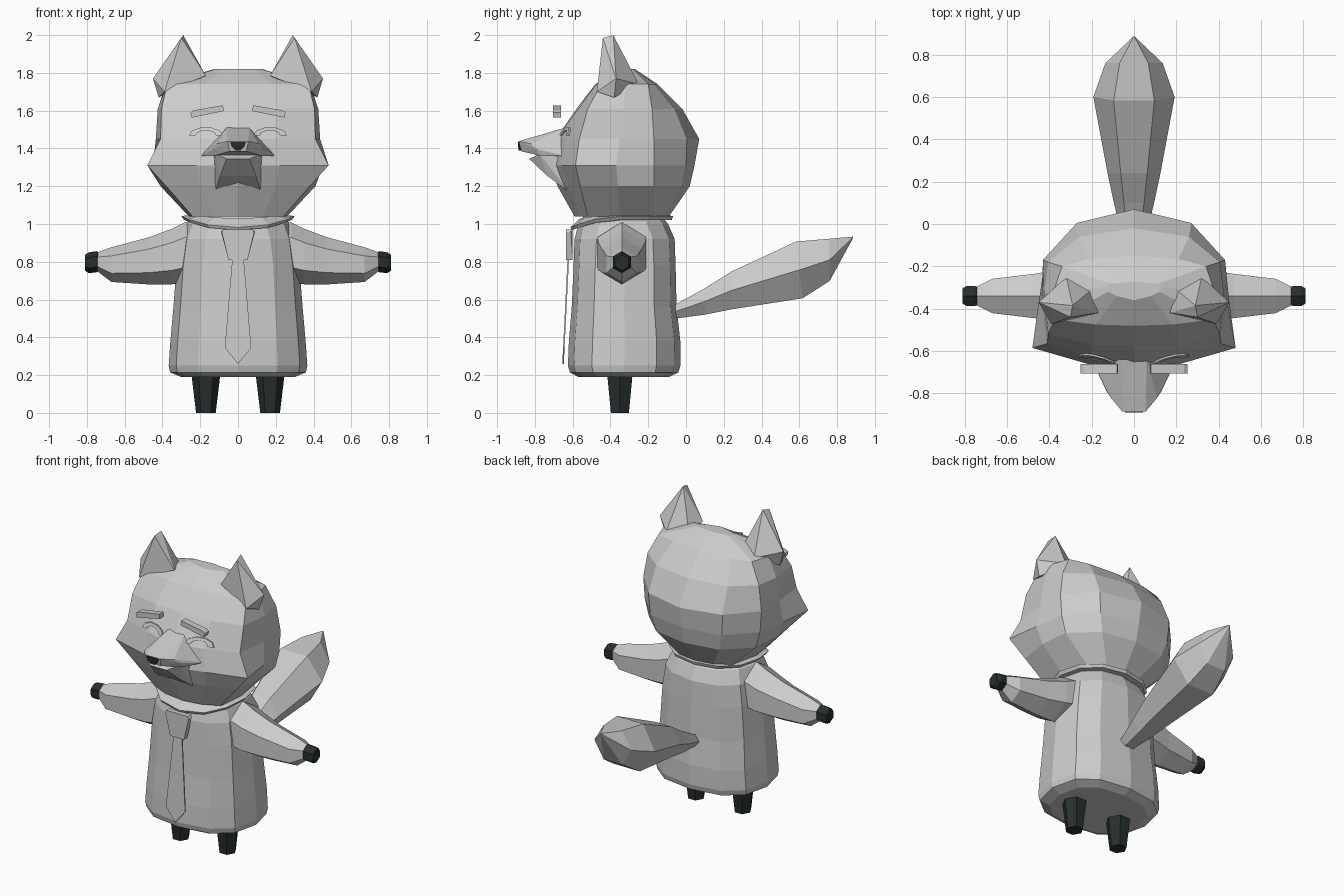
import bpy, bmesh, math


def material(name, rgb):
    m = bpy.data.materials.new(name)
    m.diffuse_color = (*rgb, 1)
    return m


GREY = material("light_grey", (0.6, 0.6, 0.6))
DARK = material("dark_slate", (0.02, 0.028, 0.027))


def finish(name, bm, mat):
    bmesh.ops.recalc_face_normals(bm, faces=bm.faces)
    me = bpy.data.meshes.new(name)
    bm.to_mesh(me)
    bm.free()
    me.materials.append(mat)
    ob = bpy.data.objects.new(name, me)
    bpy.context.collection.objects.link(ob)
    return ob


def loft(name, rings, mat, caps=True):
    """Skin a list of closed rings that share a point count."""
    bm = bmesh.new()
    vs = [[bm.verts.new(p) for p in r] for r in rings]
    n = len(rings[0])
    for a, b in zip(vs, vs[1:]):
        for i in range(n):
            j = (i + 1) % n
            bm.faces.new((a[i], a[j], b[j], b[i]))
    if caps:
        bm.faces.new(vs[0])
        bm.faces.new(vs[-1])
    return finish(name, bm, mat)


def hull(name, pts, mat):
    bm = bmesh.new()
    for p in pts:
        bm.verts.new(p)
    bmesh.ops.convex_hull(bm, input=bm.verts[:])
    bmesh.ops.dissolve_limit(bm, angle_limit=0.02, verts=bm.verts[:], edges=bm.edges[:])
    return finish(name, bm, mat)


def ring(n, fn, start=0.0, power=1.0):
    """Points round an ellipse; a power below 1 makes it squarer."""
    def sq(v):
        return math.copysign(abs(v) ** power, v) if abs(v) > 1e-6 else 0.0
    return [fn(sq(math.cos(a)), sq(math.sin(a))) for a in
            (start + 2 * math.pi * i / n for i in range(n))]


# Tunic body: z, half width, front y, back y, squareness
rows = [(0.19, 0.30, -0.57, -0.09, 0.8), (0.215, 0.36, -0.615, -0.04, 0.8),
        (0.25, 0.367, -0.625, -0.03, 0.8), (0.38, 0.358, -0.62, -0.03, 0.8),
        (0.56, 0.342, -0.605, -0.05, 0.8), (0.78, 0.325, -0.595, -0.055, 0.8),
        (0.92, 0.305, -0.59, -0.06, 0.83), (1.0, 0.275, -0.57, -0.095, 0.9),
        (1.06, 0.22, -0.53, -0.14, 1)]
loft("body", [ring(12, lambda c, s: (w * c, (f + b) / 2 + s * (b - f) / 2, z), 0, p)
              for z, w, f, b, p in rows], GREY)

# Folded collar, dipping towards the front
def collar_ring(w, d, z, dip):
    return ring(12, lambda c, s: (w * c, -0.34 + d * s, z - dip * max(0, -s) ** 2), 0, 0.9)

loft("collar", [collar_ring(0.23, 0.22, 1.05, 0.02), collar_ring(0.30, 0.272, 1.042, 0.06),
                collar_ring(0.285, 0.265, 1.022, 0.055), collar_ring(0.23, 0.21, 1.02, 0.03)], GREY, False)

# Tie knot and tie blade
hull("tie_knot", [(s * x, y, z) for s in (1, -1) for x, y, z in
     [(0.09, -0.61, 0.96), (0.085, -0.635, 0.955), (0.05, -0.635, 0.81),
      (0.05, -0.60, 0.81), (0.08, -0.635, 0.97), (0.08, -0.60, 0.97)]], GREY)
blade = [(-0.03, 0.82), (0.03, 0.82), (0.07, 0.345), (0, 0.26), (-0.07, 0.345)]
loft("tie_blade", [[(x, -0.655 + (z - 0.26) * 0.05 + t, z) for x, z in blade]
                   for t in (0, 0.008)], GREY)

# Arms, hands and legs
arm = [(0.20, 0.85, 0.15, 0.13), (0.28, 0.85, 0.16, 0.135), (0.35, 0.828, 0.147, 0.13),
       (0.47, 0.805, 0.125, 0.11), (0.67, 0.785, 0.092, 0.085), (0.745, 0.80, 0.05, 0.045)]
hand = [(0.735, 0.80, 0.048, 0.04), (0.75, 0.80, 0.056, 0.05), (0.79, 0.795, 0.055, 0.05),
        (0.81, 0.795, 0.042, 0.037)]
leg = [(0, 0.052, 0.05), (0.2, 0.076, 0.07), (0.24, 0.076, 0.07)]
for s, side in ((1, "left"), (-1, "right")):
    for nm, sec, mat in (("arm_", arm, GREY), ("hand_", hand, DARK)):
        loft(nm + side, [ring(6, lambda c, q: (s * x, -0.34 + ry * c * 1.1, zc + rz * q), math.pi / 6)
                         for x, zc, rz, ry in sec], mat)
    loft("leg_" + side, [ring(6, lambda c, q: (s * 0.17 + rx * c, -0.35 + ry * q * 1.1, z))
                         for z, rx, ry in leg], DARK)

# Bushy tail: y, centre z, half height, half width
tail = [(-0.09, 0.525, 0.03, 0.05), (0.10, 0.59, 0.07, 0.095), (0.24, 0.648, 0.10, 0.125),
        (0.60, 0.757, 0.15, 0.192), (0.76, 0.81, 0.112, 0.135), (0.885, 0.93, 0.003, 0.003)]
loft("tail", [ring(6, lambda c, s: (w * c, y + 0.02 * (-s if 0.5 < y < 0.7 else 0), zc + h * s / 0.866))
              for y, zc, h, w in tail], GREY)

# Head: half outlines from front centre round to back centre, mirrored
head = [
    (1.04, [(0, -.59), (.13, -.57), (.24, -.52), (.26, -.35), (.22, -.17), (.12, -.11), (0, -.09)]),
    (1.20, [(0, -.68), (.20, -.62), (.38, -.56), (.41, -.36), (.39, -.17), (.23, -.02), (0, .02)]),
    (1.31, [(0, -.72), (.22, -.66), (.48, -.585), (.45, -.37), (.42, -.17), (.26, 0), (0, .045)]),
    (1.45, [(0, -.69), (.20, -.64), (.41, -.565), (.435, -.35), (.43, -.17), (.27, .005), (0, .07)]),
    (1.61, [(0, -.58), (.20, -.57), (.405, -.52), (.425, -.33), (.405, -.18), (.26, -.06), (0, -.02)]),
    (1.74, [(0, -.48), (.18, -.475), (.375, -.45), (.38, -.32), (.34, -.20), (.21, -.165), (0, -.15)]),
    (1.82, [(0, -.36), (.08, -.34), (.12, -.32), (.13, -.30), (.12, -.28), (.08, -.28), (0, -.27)])]
loft("head", [[(x, y, z) for x, y in h] + [(-x, y, z) for x, y in h[-2:0:-1]]
              for z, h in head], GREY)


# Muzzle, lower jaw and nose
def wedge(name, half, mat):
    hull(name, [(s * x, y, z) for s in (1, -1) for x, y, z in half], mat)

wedge("muzzle", [(0.20, -0.64, 1.36), (0.06, -0.64, 1.51), (0.08, -0.755, 1.44), (0.13, -0.79, 1.395),
                 (0.11, -0.82, 1.425), (0.055, -0.886, 1.438), (0.045, -0.872, 1.385),
                 (0.13, -0.77, 1.36)], GREY)
wedge("lower_jaw", [(0.12, -0.62, 1.17), (0.13, -0.62, 1.35), (0.095, -0.735, 1.255),
                    (0.12, -0.775, 1.37), (0.06, -0.83, 1.345)], GREY)
wedge("nose", [(0.042, -0.87, 1.436), (0.042, -0.891, 1.434), (0.034, -0.889, 1.41),
               (0.012, -0.885, 1.388), (0.012, -0.86, 1.388)], DARK)

# Ears, brows and closed eyes
brow = [(0.08, 1.628), (0.075, 1.598), (0.245, 1.563), (0.252, 1.59), (0.235, 1.602)]
for s, side in ((1, "left"), (-1, "right")):
    hull("ear_" + side, [(s * x, y, z) for x, y, z in
         [(0.17, -0.42, 1.785), (0.39, -0.472, 1.70), (0.30, -0.44, 1.985), (0.29, -0.385, 2.0),
          (0.45, -0.37, 1.77), (0.42, -0.38, 1.67), (0.32, -0.25, 1.74), (0.20, -0.31, 1.77)]], GREY)
    loft("brow_" + side, [[(s * x, y, z) for x, z in brow] for y in (-0.705, -0.662)], GREY)
    # crescent eyelid, lying on the face
    arc = [(0.17 + r * math.cos(a), 1.468 + 0.5 * r * math.sin(a))
           for r, steps in ((0.09, range(6)), (0.055, range(5, -1, -1)))
           for a in (math.pi * i / 5 for i in steps)]
    loft("closed_eye_" + side, [[(s * x, -0.692 + 0.25 * x + 0.45 * (z - 1.45) + t, z) for x, z in arc]
                                for t in (-0.008, 0.001)], GREY)
